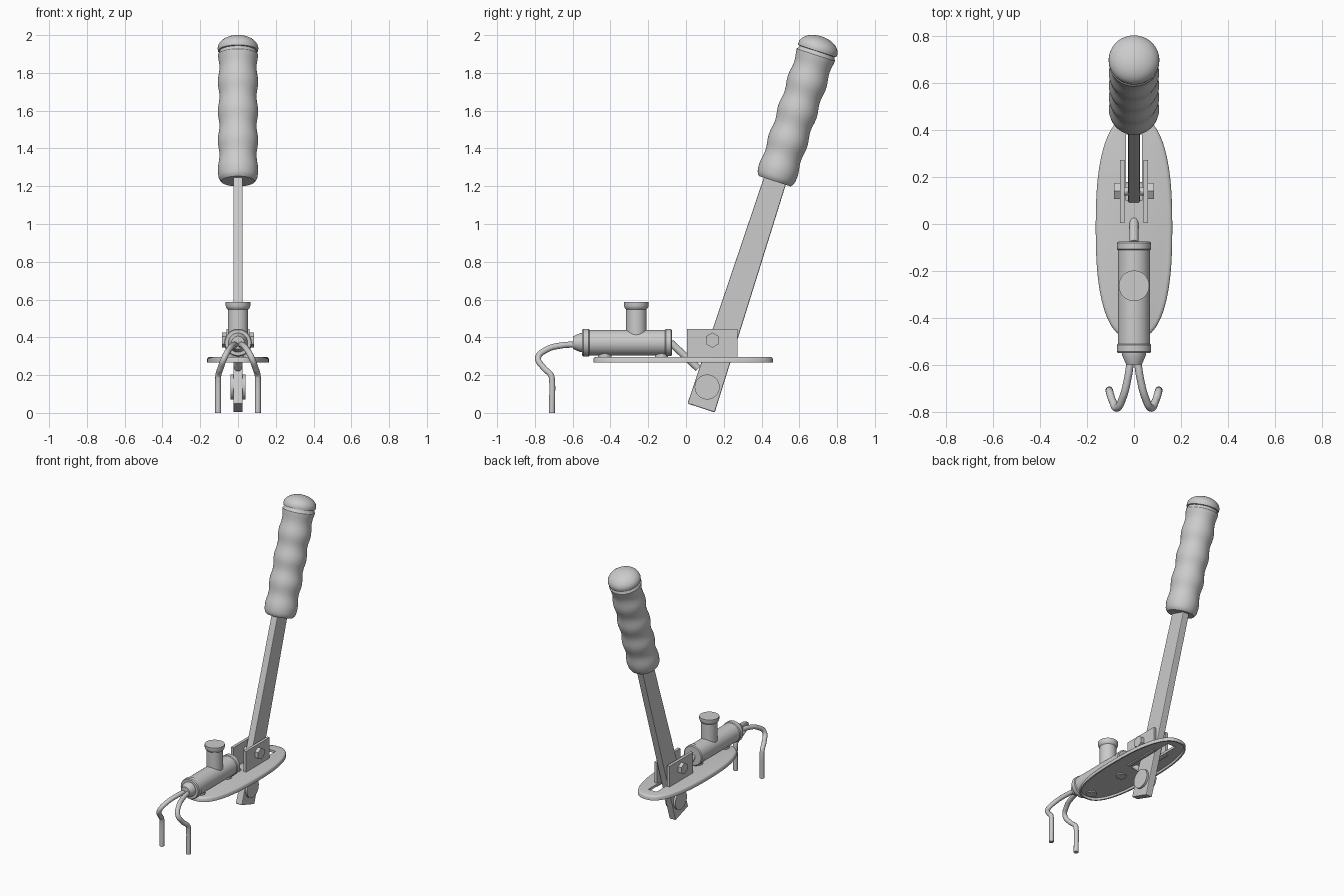
import bpy, bmesh, math
from mathutils import Vector, Matrix

if "Cube" in bpy.data.objects:
    bpy.data.objects.remove(bpy.data.objects["Cube"])

TILT = math.radians(18)
BASE = Vector((0, 0.08, 0.026))                       # bottom of the lever
UP = Vector((0, math.sin(TILT), math.cos(TILT)))      # lever direction


def finish(name, bm, smooth=35):
    bmesh.ops.recalc_face_normals(bm, faces=bm.faces)
    me = bpy.data.meshes.new(name)
    bm.to_mesh(me)
    bm.free()
    ob = bpy.data.objects.new(name, me)
    bpy.context.collection.objects.link(ob)
    if smooth:
        bpy.ops.object.select_all(action='DESELECT')
        ob.select_set(True)
        bpy.context.view_layer.objects.active = ob
        bpy.ops.object.shade_smooth_by_angle(angle=math.radians(smooth))
    return ob


def loft(name, rings, smooth=35):
    """Skin a stack of equal-length point rings and cap both ends."""
    bm = bmesh.new()
    vs = [[bm.verts.new(p) for p in ring] for ring in rings]
    n = len(vs[0])
    for a, b in zip(vs, vs[1:]):
        for i in range(n):
            j = (i + 1) % n
            bm.faces.new((a[i], a[j], b[j], b[i]))
    bm.faces.new(vs[0])
    bm.faces.new(vs[-1])
    return finish(name, bm, smooth)


def lathe(name, profile, origin, axis, seg=40, smooth=35):
    """Revolve (radius, height) pairs about an axis."""
    m = Matrix.Translation(origin) @ Vector(axis).to_track_quat('Z', 'Y').to_matrix().to_4x4()
    ang = [2 * math.pi * i / seg for i in range(seg)]
    rings = [[m @ Vector((r * math.cos(a), r * math.sin(a), h)) for a in ang] for r, h in profile]
    return loft(name, rings, smooth)


def box(name, lo, hi):
    bm = bmesh.new()
    bmesh.ops.create_cube(bm, size=1)
    lo, hi = Vector(lo), Vector(hi)
    for v in bm.verts:
        v.co = (lo + hi) / 2 + v.co * (hi - lo)
    return finish(name, bm, 0)


# lever bar, tapering upwards
def bar_ring(t, half):
    side = Vector((0, math.cos(TILT), -math.sin(TILT)))
    return [BASE + UP * t + side * (half * s) + Vector((0.025 * x, 0, 0))
            for x, s in ((-1, -1), (1, -1), (1, 1), (-1, 1))]


bar = loft("lever_bar", [bar_ring(0, 0.076), bar_ring(1.35, 0.06)], 0)
bev = bar.modifiers.new("bevel", 'BEVEL')
bev.width, bev.segments = 0.006, 2

# grip with finger grooves
grip = [(0.07, 1.262), (0.088, 1.262), (0.097, 1.272)]
for i in range(49):
    t = 1.285 + i * 0.68 / 48
    grip.append((0.1025 + 0.0045 * math.cos(2 * math.pi * (t - 1.325) / 0.163), t))
grip += [(0.098, 1.98), (0.094, 1.998)]
lathe("grip", grip, BASE, UP, 48)

# domed end cap of the grip
cap = [(0.094, 1.985), (0.106, 1.987), (0.108, 2.0)]
cap += [(0.108 * math.cos(a), 2.0 + 0.068 * math.sin(a))
        for a in (math.radians(d) for d in range(10, 90, 8))]
lathe("grip_cap", cap + [(0.002, 2.068)], BASE, UP, 48)

# pivot disc at the foot of the lever
lathe("pivot_disc", [(0.066, -0.04), (0.066, 0.04)], (0, 0.112, 0.137), (1, 0, 0))


# oval base plate with a shallow rim underneath
def oval(inset, z, n=80):
    pts = []
    for i in range(n):
        a = 2 * math.pi * i / n
        c, s = math.cos(a), math.sin(a)
        pts.append(Vector(((0.163 - inset) * math.copysign(abs(c) ** 0.8, c),
                           -0.015 + (0.475 - inset) * math.copysign(abs(s) ** 0.8, s), z)))
    return pts


plate = loft("base_plate", [oval(i, z) for i, z in (
    (0.016, 0.297), (0.005, 0.294), (0, 0.287), (0, 0.266), (0.01, 0.266), (0.014, 0.28))], 50)
cutter = box("slot_cutter", (-0.033, 0.1, 0.2), (0.033, 0.38, 0.36))
cutter.hide_render = True
cutter.hide_viewport = True
cutter.display_type = 'WIRE'
cut = plate.modifiers.new("slot", 'BOOLEAN')
cut.object, cut.operation, cut.solver = cutter, 'DIFFERENCE', 'EXACT'

# pivot brackets, hex bolt heads and nuts
for s, side in ((-1, "left"), (1, "right")):
    xs = sorted((0.04 * s, 0.06 * s))
    box("bracket_" + side, (xs[0], 0.005, 0.272), (xs[1], 0.272, 0.445))
    bm = bmesh.new()
    bmesh.ops.create_cone(bm, cap_ends=True, segments=6, radius1=0.04, radius2=0.04, depth=0.027)
    bmesh.ops.transform(bm, verts=bm.verts, matrix=Matrix.Translation((0.0725 * s, 0.14, 0.385))
                        @ Matrix.Rotation(math.pi / 2, 4, 'Y') @ Matrix.Rotation(math.pi / 2, 4, 'Z'))
    finish("bolt_head_" + side, bm, 0)
lathe("bolt_shaft", [(0.018, -0.07), (0.018, 0.07)], (0, 0.14, 0.385), (1, 0, 0), 24)

# hydraulic cylinder with end rings and tapered nose, running towards -y
lathe("master_cylinder", [
    (0.03, 0.0), (0.066, 0.0), (0.072, 0.005), (0.072, 0.032), (0.068, 0.036),
    (0.068, 0.435), (0.073, 0.44), (0.073, 0.468), (0.068, 0.475),
    (0.051, 0.475), (0.05, 0.485), (0.034, 0.522)], (0, -0.075, 0.372), (0, -1, 0), 48)
for y, end in ((-0.13, "rear"), (-0.43, "front")):
    lathe("mount_boss_" + end, [(0.035, 0.272), (0.035, 0.36)], (0, y, 0), (0, 0, 1), 32)

# fluid reservoir with cap
lathe("reservoir", [(0.054, 0.40), (0.054, 0.56)], (0, -0.263, 0), (0, 0, 1))
lathe("reservoir_cap", [(0.054, 0.548), (0.061, 0.555), (0.065, 0.566), (0.065, 0.586)],
      (0, -0.263, 0), (0, 0, 1))

# pushrod from cylinder down to the lever
a, b = Vector((0, -0.082, 0.372)), Vector((0, 0.065, 0.235))
lathe("pushrod", [(0.019, 0), (0.019, (b - a).length)], a, b - a, 24)

# two bent brake pipes
PATH = ((0.014, -0.575, 0.362), (0.027, -0.66, 0.357), (0.048, -0.74, 0.334),
        (0.072, -0.783, 0.292), (0.092, -0.752, 0.237), (0.104, -0.715, 0.2),
        (0.105, -0.71, 0.18), (0.105, -0.71, 0.0))
for s, side in ((-1, "left"), (1, "right")):
    cu = bpy.data.curves.new("pipe_" + side, 'CURVE')
    cu.dimensions = '3D'
    cu.bevel_depth, cu.bevel_resolution, cu.use_fill_caps = 0.016, 4, True
    sp = cu.splines.new('BEZIER')
    sp.bezier_points.add(len(PATH) - 1)
    for p, (x, y, z) in zip(sp.bezier_points, PATH):
        p.co = (x * s, y, z)
        p.handle_left_type = p.handle_right_type = 'AUTO'
    ob = bpy.data.objects.new("pipe_" + side, cu)
    bpy.context.collection.objects.link(ob)
    bpy.ops.object.select_all(action='DESELECT')
    ob.select_set(True)
    bpy.context.view_layer.objects.active = ob
    bpy.ops.object.convert(target='MESH')
    bpy.ops.object.shade_smooth_by_angle(angle=math.radians(40))
